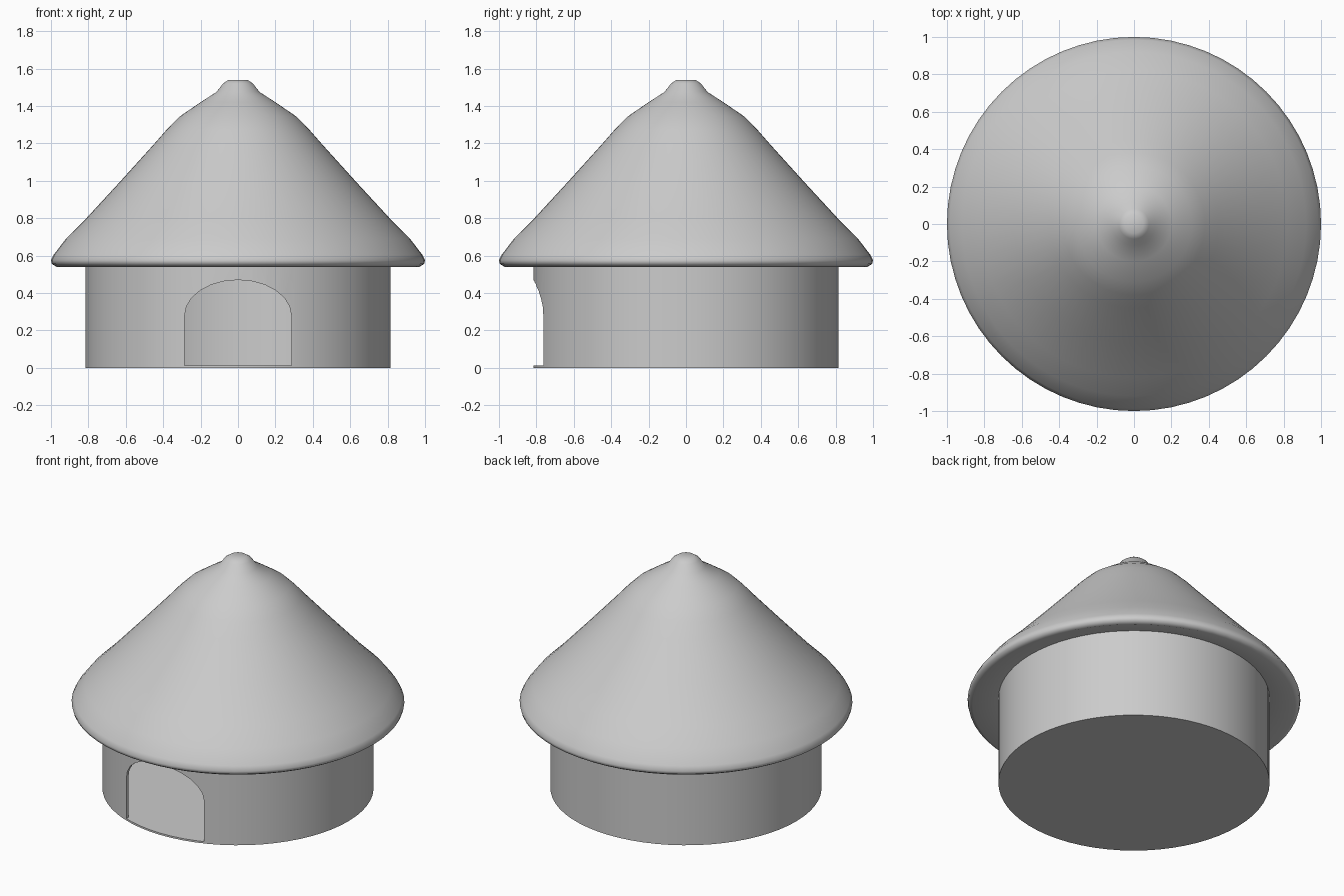
import bpy, bmesh, math

if "Cube" in bpy.data.objects:
    bpy.data.objects.remove(bpy.data.objects["Cube"])

SEGMENTS = 64


def finish(name, bm):
    """Turn a bmesh into a named object with clean outward normals."""
    bmesh.ops.remove_doubles(bm, verts=bm.verts, dist=1e-5)
    bmesh.ops.recalc_face_normals(bm, faces=bm.faces)
    mesh = bpy.data.meshes.new(name)
    bm.to_mesh(mesh)
    bm.free()
    obj = bpy.data.objects.new(name, mesh)
    bpy.context.collection.objects.link(obj)
    return obj


def lathe(name, profile, closed=False):
    """Spin an (r, z) profile around the z axis."""
    bm = bmesh.new()
    verts = [bm.verts.new((r, 0, z)) for r, z in profile]
    pairs = list(zip(verts, verts[1:]))
    if closed:
        pairs.append((verts[-1], verts[0]))
    edges = [bm.edges.new(p) for p in pairs]
    bmesh.ops.spin(bm, geom=verts + edges, cent=(0, 0, 0), axis=(0, 0, 1),
                   angle=math.tau, steps=SEGMENTS, use_duplicate=False)
    return finish(name, bm)


def select_only(obj):
    bpy.ops.object.select_all(action='DESELECT')
    obj.select_set(True)
    bpy.context.view_layer.objects.active = obj


def smooth(obj, degrees):
    select_only(obj)
    bpy.ops.object.shade_smooth_by_angle(angle=math.radians(degrees))


# Roof: rounded eaves, straight slope, shoulder and small cap; recessed soffit
roof = lathe("thatched_roof", [
    (0, 1.54), (0.05, 1.54), (0.08, 1.52), (0.115, 1.475), (0.20, 1.42),
    (0.31, 1.345), (0.38, 1.275), (0.45, 1.195), (0.64, 0.985),
    (0.82, 0.79), (0.92, 0.69), (0.985, 0.605), (1.0, 0.575),
    (0.995, 0.555), (0.97, 0.54), (0.80, 0.59), (0, 0.59)])
smooth(roof, 60)

# Floor disc, reaching out under the wall and the doorway
floor = lathe("floor", [(0, 0), (0.815, 0), (0.815, 0.012), (0, 0.012)])
smooth(floor, 40)

# Thin round wall
wall = lathe("round_wall", [(0.815, 0.005), (0.815, 0.60),
                            (0.795, 0.60), (0.795, 0.005)], closed=True)

# Arched doorway cutter at the front
HALF, SPRING, RISE = 0.285, 0.28, 0.19
arch = [(-HALF, -0.1), (HALF, -0.1)]
for i in range(13):
    a = math.pi * i / 12
    arch.append((HALF * math.cos(a), SPRING + RISE * math.sin(a)))
bm = bmesh.new()
face = bm.faces.new([bm.verts.new((x, -1.0, z)) for x, z in arch])
ext = bmesh.ops.extrude_face_region(bm, geom=[face], use_keep_orig=True)
bmesh.ops.translate(bm, vec=(0, 0.6, 0),
                    verts=[g for g in ext["geom"] if isinstance(g, bmesh.types.BMVert)])
cutter = finish("doorway_cutter", bm)
cutter.hide_render = True

cut = wall.modifiers.new("doorway", 'BOOLEAN')
cut.operation = 'DIFFERENCE'
cut.solver = 'EXACT'
cut.object = cutter
select_only(wall)
bpy.ops.object.modifier_apply(modifier=cut.name)
bpy.data.objects.remove(cutter)
smooth(wall, 40)
